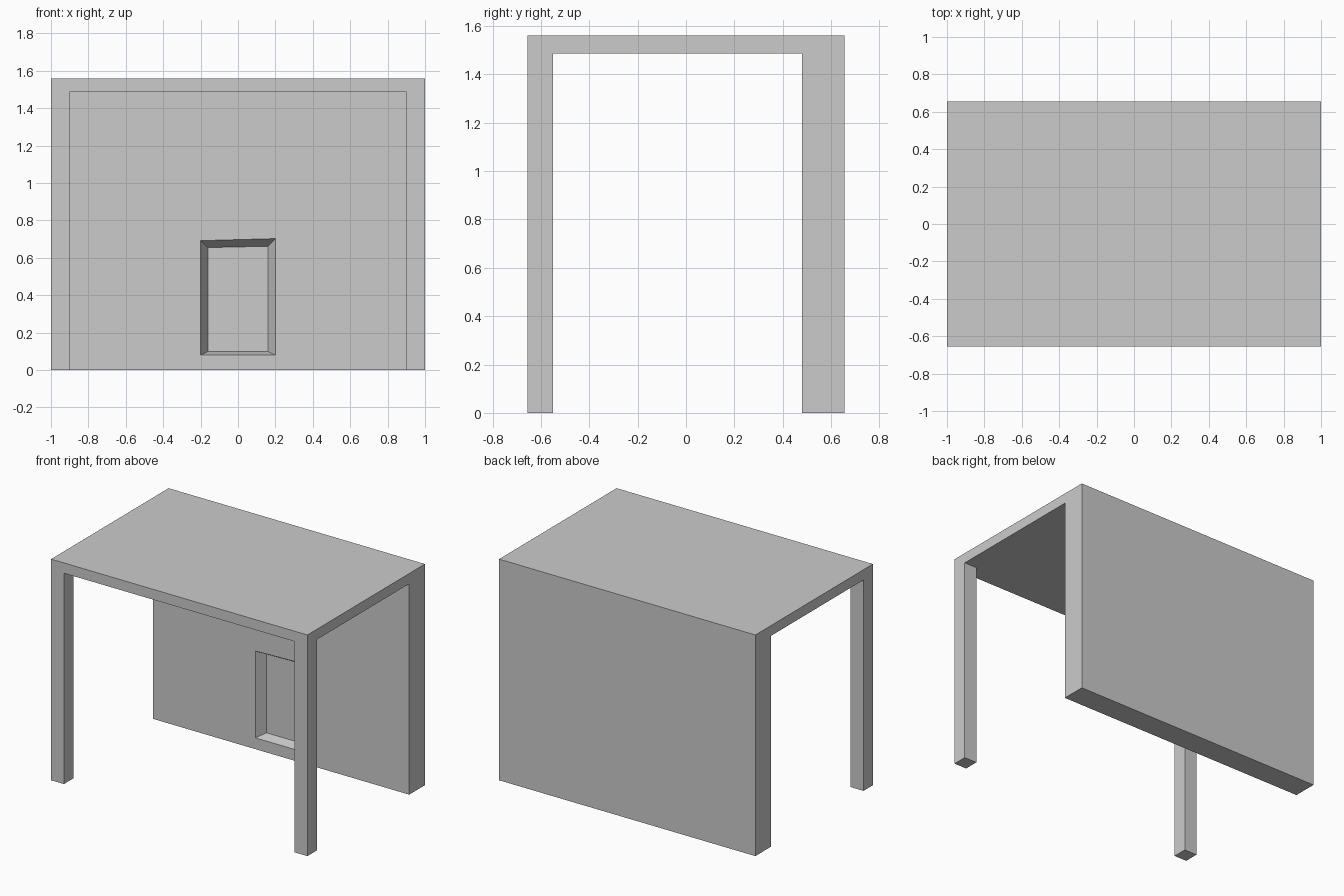
import bpy, bmesh

if "Cube" in bpy.data.objects:
    bpy.data.objects.remove(bpy.data.objects["Cube"])

XS = [-1.0, -0.9, 0.9, 1.0]
YS = [-0.655, -0.55, 0.48, 0.655]
UNDER, TOP = 1.487, 1.56

bm = bmesh.new()

# Underside of the roof, split where the legs and wall attach
grid = [[bm.verts.new((x, y, UNDER)) for x in XS] for y in YS]
cells = {}
for j in range(3):
    for i in range(3):
        cells[i, j] = bm.faces.new((grid[j][i], grid[j + 1][i],
                                    grid[j + 1][i + 1], grid[j][i + 1]))


def extrude_to(faces, z):
    out = bmesh.ops.extrude_face_region(bm, geom=faces)["geom"]
    for v in out:
        if isinstance(v, bmesh.types.BMVert):
            v.co.z = z


# Roof slab
extrude_to(list(cells.values()), TOP)

# Two front legs and the full-width back wall
wall = [cells[i, 2] for i in range(3)]
legs = [cells[0, 0], cells[2, 0]]
for region in (wall, legs[:1], legs[1:]):
    extrude_to(region, 0.0)
bmesh.ops.recalc_face_normals(bm, faces=bm.faces)

# Recess in the wall: inset the front panel twice, the second time pushed in
panel = next(f for f in bm.faces
             if abs(f.normal.y) > 0.9
             and all(abs(v.co.y - YS[2]) < 1e-4 for v in f.verts)
             and abs(f.calc_center_median().x) < 0.01)


def inset_to(face, half, low, top_left, top_right, y):
    mid = face.calc_center_median().z
    bmesh.ops.inset_individual(bm, faces=[face], thickness=0.02)
    for v in face.verts:
        right, up = v.co.x > 0, v.co.z > mid
        z = (top_right if right else top_left) if up else low
        v.co = (half if right else -half, y, z)


inset_to(panel, 0.20, 0.08, 0.692, 0.703, YS[2])
inset_to(panel, 0.16, 0.10, 0.655, 0.662, YS[2] + 0.067)

bmesh.ops.recalc_face_normals(bm, faces=bm.faces)
mesh = bpy.data.meshes.new("canopy_with_back_wall")
bm.to_mesh(mesh)
bm.free()
obj = bpy.data.objects.new("canopy_with_back_wall", mesh)
bpy.context.collection.objects.link(obj)
